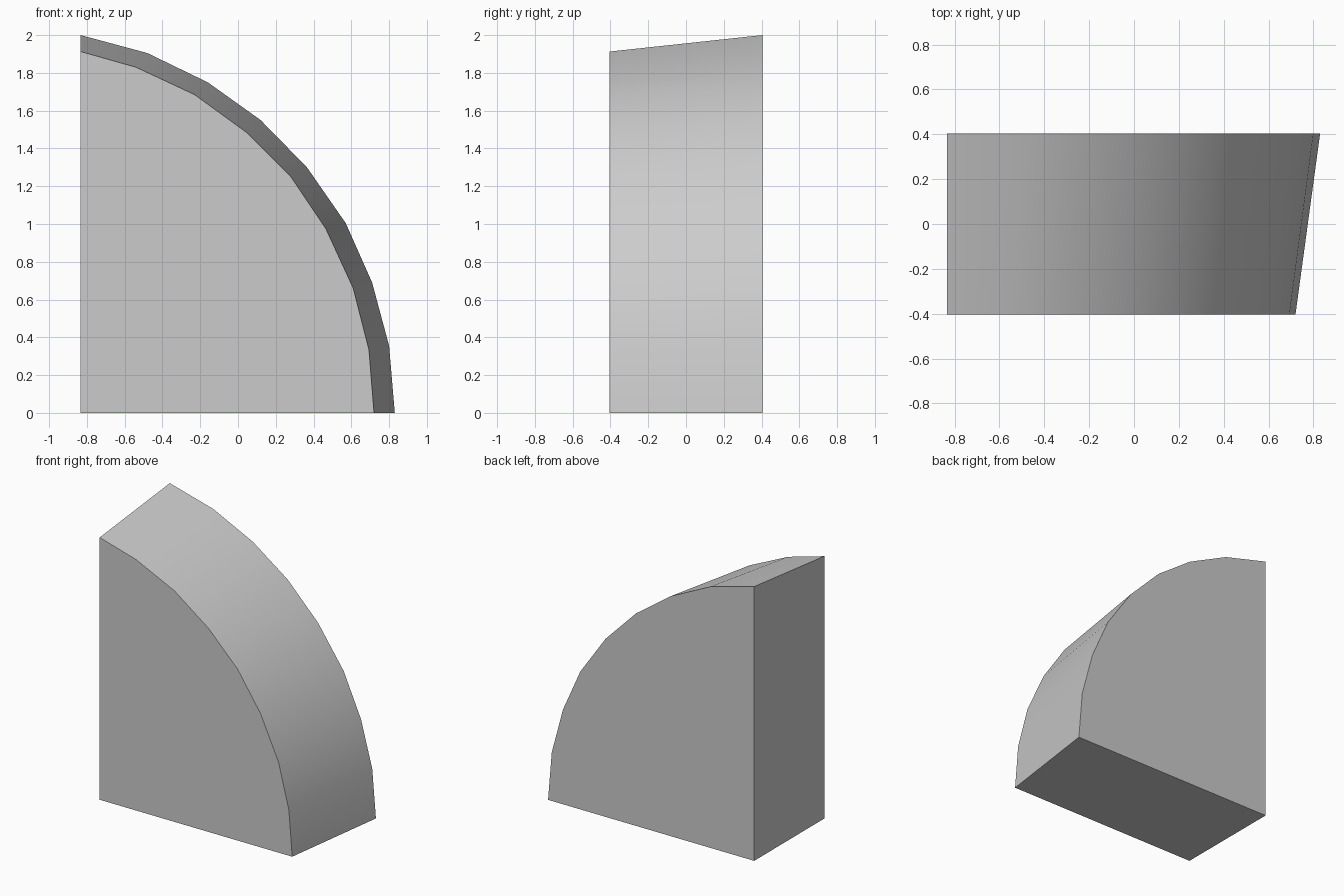
import bpy, bmesh

cube = bpy.data.objects.get("Cube")
if cube:
    bpy.data.objects.remove(cube, do_unlink=True)

# Plain grey material
grey = bpy.data.materials.new("plain grey")
grey.use_nodes = True
colour = (0.6, 0.6, 0.6, 1)
grey.diffuse_color = colour
grey.node_tree.nodes["Principled BSDF"].inputs["Base Color"].default_value = colour

# Arc profiles (x, z) from the bottom outer end to the top
LEFT, DEPTH = -0.833, 0.404
BACK_ARC = [(0.83, 0), (0.8, 0.355), (0.71, 0.69), (0.57, 1.005), (0.365, 1.3),
            (0.12, 1.55), (-0.16, 1.75), (-0.48, 1.905), (LEFT, 2.0)]
FRONT_ARC = [(0.72, 0), (0.693, 0.335), (0.61, 0.66), (0.465, 0.975), (0.28, 1.25),
             (0.045, 1.485), (-0.23, 1.685), (-0.54, 1.83), (LEFT, 1.913)]

# Quarter-round wedge: two profiles joined by a tapered curved wall
bm = bmesh.new()


def ring(arc, y):
    return [bm.verts.new((x, y, z)) for x, z in arc + [(LEFT, 0)]]


front, back = ring(FRONT_ARC, -DEPTH), ring(BACK_ARC, DEPTH)
bm.faces.new(front)
bm.faces.new(back[::-1])
count = len(front)
for i in range(count):
    j = (i + 1) % count
    bm.faces.new((front[j], front[i], back[i], back[j]))
bmesh.ops.recalc_face_normals(bm, faces=bm.faces)

mesh = bpy.data.meshes.new("quarter_round_block")
bm.to_mesh(mesh)
bm.free()
mesh.materials.append(grey)
block = bpy.data.objects.new("quarter_round_block", mesh)
bpy.context.collection.objects.link(block)

# Smooth the curved wall, keep the flat sides crisp
bpy.ops.object.select_all(action='DESELECT')
block.select_set(True)
bpy.context.view_layer.objects.active = block
bpy.ops.object.shade_smooth_by_angle(angle=0.6)
